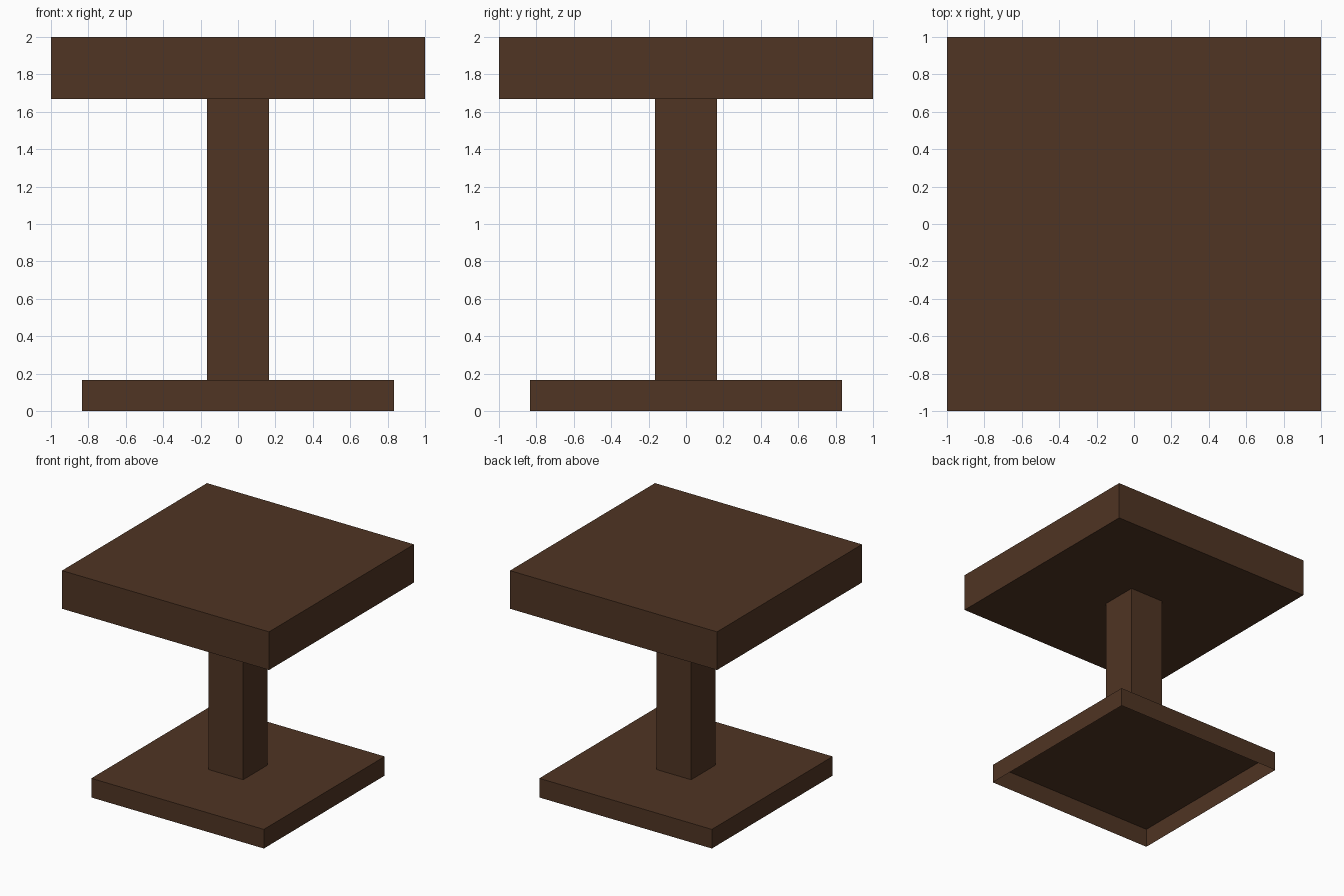
import bpy, bmesh
from mathutils import Matrix

if "Cube" in bpy.data.objects:
    bpy.data.objects.remove(bpy.data.objects["Cube"])

wood = bpy.data.materials.new("dark brown wood")
wood.diffuse_color = (0.080, 0.035, 0.017, 1)
wood.use_nodes = True
wood.node_tree.nodes["Principled BSDF"].inputs["Base Color"].default_value = wood.diffuse_color


def block(name, width, z0, z1, open_sides=()):
    """Square block from z0 to z1; open_sides lists caps (-1 bottom, 1 top) left out."""
    bm = bmesh.new()
    size = Matrix.Diagonal((width, width, z1 - z0, 1))
    bmesh.ops.create_cube(bm, size=1, matrix=Matrix.Translation((0, 0, (z0 + z1) / 2)) @ size)
    bm.normal_update()
    caps = [f for f in bm.faces if round(f.normal.z) in open_sides and abs(f.normal.z) > 0.5]
    bmesh.ops.delete(bm, geom=caps, context='FACES_ONLY')
    mesh = bpy.data.meshes.new(name)
    bm.to_mesh(mesh)
    bm.free()
    mesh.materials.append(wood)
    bpy.context.collection.objects.link(bpy.data.objects.new(name, mesh))


# Foot plate is a hollow shell, open underneath
block("foot_plate", 1.667, 0.0, 0.167, open_sides=(-1,))
# Post caps are hidden by the plates
block("post", 0.333, 0.167, 1.667, open_sides=(-1, 1))
# Thick square top
block("table_top", 2.0, 1.667, 2.0)
